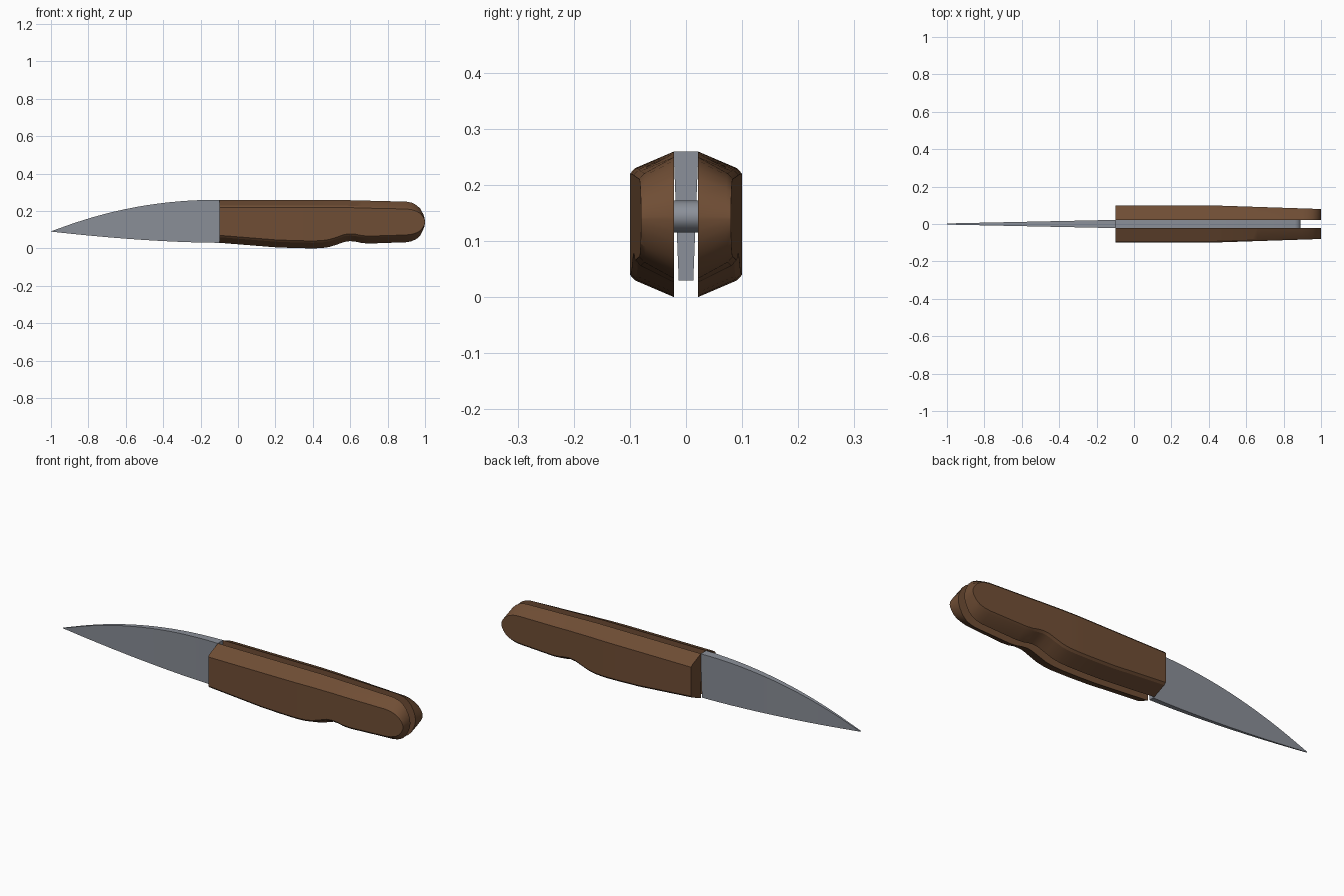
import bpy, bmesh, math

if "Cube" in bpy.data.objects:
    bpy.data.objects.remove(bpy.data.objects["Cube"])


def material(name, color):
    m = bpy.data.materials.new(name)
    m.diffuse_color = color
    m.use_nodes = True
    m.node_tree.nodes["Principled BSDF"].inputs["Base Color"].default_value = m.diffuse_color
    return m


def loft(name, sections, mat=None, angle=30):
    """Skin a row of closed cross-sections with equal point counts."""
    bm = bmesh.new()
    rings = [[bm.verts.new(p) for p in s] for s in sections]
    n = len(rings[0])
    for a, b in zip(rings, rings[1:]):
        for i in range(n):
            j = (i + 1) % n
            bm.faces.new((a[i], a[j], b[j], b[i]))
    bm.faces.new(rings[0])
    bm.faces.new(rings[-1])
    bmesh.ops.recalc_face_normals(bm, faces=bm.faces)
    me = bpy.data.meshes.new(name)
    bm.to_mesh(me)
    bm.free()
    ob = bpy.data.objects.new(name, me)
    bpy.context.collection.objects.link(ob)
    if mat:
        me.materials.append(mat)
    bpy.ops.object.select_all(action='DESELECT')
    ob.select_set(True)
    bpy.context.view_layer.objects.active = ob
    bpy.ops.object.shade_smooth_by_angle(angle=math.radians(angle))
    return ob


def along(points, x):
    """Linear interpolation in a list of (x, value)."""
    for (x0, v0), (x1, v1) in zip(points, points[1:]):
        if x <= x1:
            return v0 + (v1 - v0) * (x - x0) / (x1 - x0)
    return points[-1][1]


wood = material("wood", (0.16, 0.075, 0.035, 1))
steel = material("steel", (0.26, 0.28, 0.32, 1))

# Blade: wedge section, thick spine, tapering towards the tip
sections = []
for i in range(17):
    t = i / 16                      # 0 at the tip, 1 at the handle
    x = -1 + 0.9 * t
    top = 0.26 - 0.17 * (1 - t) ** 2.1
    bottom = 0.03 + 0.06 * (1 - t) ** 1.7
    if i == 0:
        top, bottom = 0.0915, 0.09
    spine = 0.003 + 0.019 * t
    edge = 0.002 + 0.011 * t
    sections.append([(x, -edge, bottom), (x, edge, bottom),
                     (x, spine, top), (x, -spine, top)])
loft("blade", sections, steel)

# Tang: narrow bar between the grips with a rounded end
sections = []
for x, h in [(-0.1, 0.0285), (0.86, 0.0285), (0.875, 0.024),
             (0.885, 0.015), (0.89, 0.006)]:
    z = 0.1435
    sections.append([(x, -0.022, z - h), (x, 0.022, z - h),
                     (x, 0.022, z + h), (x, -0.022, z + h)])
loft("tang", sections, steel)

# Grips: chamfered slabs with a finger notch and a round butt
upper = [(-0.1, 0.26), (0.5, 0.26), (0.7, 0.255), (0.9, 0.25), (0.93, 0.244),
         (0.955, 0.231), (0.975, 0.212), (0.99, 0.184), (0.997, 0.164), (1.0, 0.144)]
lower = [(-0.1, 0.03), (0.1, 0.014), (0.2, 0.006), (0.3, 0.002), (0.4, 0.0), (0.45, 0.002),
         (0.49, 0.008), (0.53, 0.021), (0.57, 0.035), (0.6, 0.039),
         (0.63, 0.036), (0.66, 0.029), (0.7, 0.026), (0.9, 0.033),
         (0.93, 0.039), (0.955, 0.051), (0.975, 0.07), (0.99, 0.099),
         (0.997, 0.119), (1.0, 0.138)]
width = [(-0.1, 0.1), (0.4, 0.1), (1.0, 0.08)]

for label, s in (("front_grip", -1), ("back_grip", 1)):
    sections = []
    for x, lo in lower:
        hi, w = along(upper, x), along(width, x)
        inset = min(0.04, 0.36 * (hi - lo) / 2)
        y0, y1, y2 = s * 0.021, s * (w - 0.009), s * w
        sections.append([(x, y0, lo), (x, y1, lo + 0.75 * inset),
                         (x, y2, lo + inset), (x, y2, hi - inset),
                         (x, y1, hi - 0.75 * inset), (x, y0, hi)])
    loft(label, sections, wood, 22)
